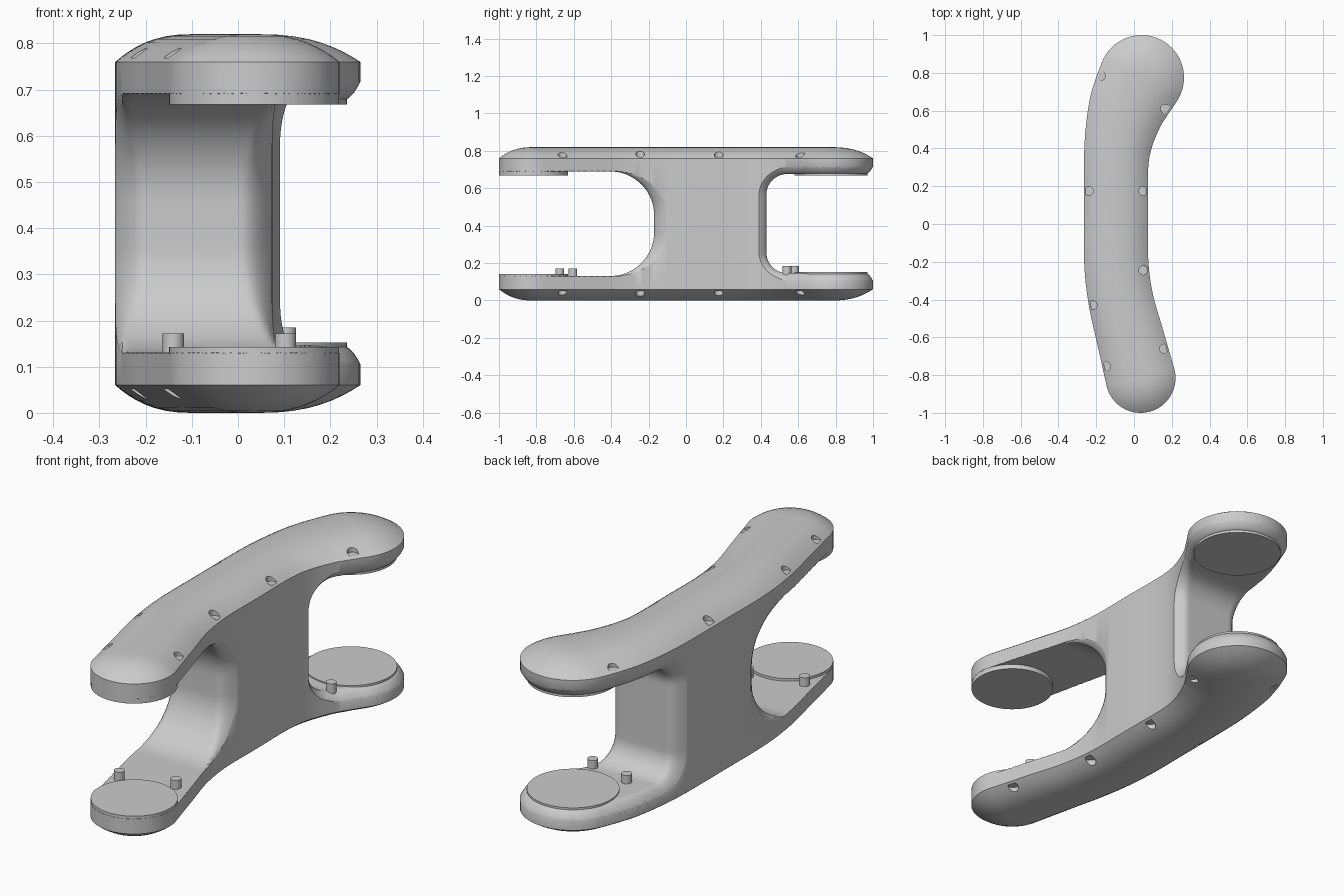
import bpy, bmesh, math
from mathutils import Vector

if "Cube" in bpy.data.objects:
    bpy.data.objects.remove(bpy.data.objects["Cube"])

# spine of the curved plates: (x, y, half width)
KEYS = [(.035, -.815, .185), (-.02, -.6, .178), (-.07, -.4, .172), (-.094, -.2, .17), (-.095, .05, .17),
        (-.095, .3, .17), (-.08, .45, .18), (-.042, .6, .2), (-.004, .69, .214), (.04, .775, .225)]


def smooth_spine(keys, n=8):
    k = [Vector(p) for p in keys]
    k = [2 * k[0] - k[1]] + k + [2 * k[-1] - k[-2]]
    out = []
    for i in range(1, len(k) - 2):
        a, b, c, d = k[i - 1:i + 3]
        for j in range(n):
            t = j / n
            out.append(.5 * (2 * b + (c - a) * t + (2 * a - 5 * b + 4 * c - d) * t * t
                             + (3 * b - a - 3 * c + d) * t ** 3))
    return out + [k[-2]]


SPINE = smooth_spine(KEYS)


def outline(f, z):
    """Rounded banana outline, its width scaled by f, at height z."""
    right, left, caps = [], [], []
    for i, p in enumerate(SPINE):
        t = SPINE[min(i + 1, len(SPINE) - 1)] - SPINE[max(i - 1, 0)]
        a = math.atan2(t.y, t.x)
        # tilt the offset where the width changes, so the sides touch the end circles
        tilt = math.asin(max(-.5, min(.5, t.z / math.hypot(t.x, t.y))))
        r = p.z * f
        def at(ang):
            return Vector((p.x + r * math.cos(ang), p.y + r * math.sin(ang), z))
        ra, la = a - math.pi / 2 - tilt, a + math.pi / 2 + tilt
        right.append(at(ra))
        left.append(at(la))
        if i in (0, len(SPINE) - 1):
            start, end = (la, ra + 2 * math.pi) if i == 0 else (ra, la)
            caps.append([at(start + (end - start) * k / 32) for k in range(1, 32)])
    return right + caps[1] + left[::-1] + caps[0]


def inset(x, y):
    return max(p.z - math.hypot(x - p.x, y - p.y) for p in SPINE)


def finish(name, bm):
    bmesh.ops.recalc_face_normals(bm, faces=bm.faces)
    me = bpy.data.meshes.new(name)
    bm.to_mesh(me)
    bm.free()
    ob = bpy.data.objects.new(name, me)
    bpy.context.collection.objects.link(ob)
    return ob


def loft(name, rings):
    bm = bmesh.new()
    vs = [[bm.verts.new(p) for p in ring] for ring in rings]
    n = len(vs[0])
    for a, b in zip(vs, vs[1:]):
        for i in range(n):
            bm.faces.new((a[i], a[(i + 1) % n], b[(i + 1) % n], b[i]))
    bm.faces.new(vs[0][::-1])
    bm.faces.new(vs[-1])
    return finish(name, bm)


def cylinders(name, items, seg=64):
    """items: (x, y, radius, z0, z1)"""
    bm = bmesh.new()
    for x, y, r, z0, z1 in items:
        new = bmesh.ops.create_cone(bm, cap_ends=True, segments=seg, radius1=r, radius2=r, depth=z1 - z0)
        bmesh.ops.translate(bm, verts=new['verts'], vec=(x, y, (z0 + z1) / 2))
    return finish(name, bm)


def cut(ob, cutter):
    m = ob.modifiers.new('cut', 'BOOLEAN')
    m.operation, m.solver, m.object = 'DIFFERENCE', 'EXACT', cutter
    bpy.context.view_layer.objects.active = ob
    bpy.ops.object.modifier_apply(modifier=m.name)
    bpy.data.objects.remove(cutter)


def slot(name, sign, web_y, fillet, z0, z1, r_plate, r_web):
    """Open slot between the plates, flared outwards along the body edge to round it."""
    far = 1.1
    yc = web_y + fillet
    n = int((far - yc) / .01)
    prof = [(far + (yc - far) * i / n, z0, 0, -1) for i in range(n)]
    for i in range(21):
        a = math.pi / 2 * i / 20
        prof.append((yc - fillet * math.sin(a), z0 + fillet * (1 - math.cos(a)), -math.sin(a), -math.cos(a)))
    mid = (z0 + z1) / 2
    k = max(1, int((mid - z0 - fillet) / .03))
    half = prof + [(web_y, z0 + fillet + (mid - z0 - fillet) * i / k, -1, 0) for i in range(1, k + 1)]
    prof = half + [(y, 2 * mid - z, ny, -nz) for y, z, ny, nz in half[-2::-1]]
    rings = []
    for j in range(71):
        x = -.35 + .01 * j
        ring = []
        for y, z, ny, nz in prof:
            r = r_plate + (r_web - r_plate) * ny * ny
            s = max(-.6 * r, inset(x, sign * y))
            h = r * max(0, 1 - s / r) ** 2
            ring.append((x, sign * (y + ny * h), z + nz * h))
        rings.append(ring)
    return loft(name, rings)


# body: both domed plates and the web, then the two end openings
DOME = [.03, .2, .35, .5, .62, .73, .83, .92, 1]
body = loft('body', [outline(f, .06 * f ** 2.5) for f in DOME]
            + [outline(f, .82 - .06 * f ** 2.5) for f in DOME[::-1]])
cut(body, slot('back_slot', 1, .43, .11, .146, .676, .04, .06))
cut(body, slot('front_slot', -1, .17, .235, .131, .69, .001, .07))

# small notches around both domed rims
NOTCH = [(-.175, .785), (.165, .61), (-.24, .175), (.05, .175),
         (.05, -.245), (-.22, -.43), (.16, -.66), (-.147, -.755)]
cut(body, cylinders('notches', [(x, y, .024, z, z + .1) for x, y in NOTCH for z in (-.048, .768)], 24))

# round end pads
FRONT, BACK = (.035, -.815), (.04, .775)
PINS = [(-.14, -.675, .172), (.103, -.605, .172), (-.1, .58, .185), (.103, .54, .185)]
lower = cylinders('lower_pads', [(*FRONT, .184, .075, .143), (*BACK, .196, .08, .152)])
upper = cylinders('upper_pads', [(*FRONT, .184, .668, .745), (*BACK, .196, .668, .74)])
cut(upper, cylinders('pin_sockets', [(x, y, .026, .64, .69) for x, y, z in PINS], 24))

# locating pins
pins = cylinders('pins', [(x, y, .023, .09, z) for x, y, z in PINS], 32)

for ob in (body, lower, upper, pins):
    bpy.ops.object.select_all(action='DESELECT')
    ob.select_set(True)
    bpy.context.view_layer.objects.active = ob
    bpy.ops.object.shade_smooth_by_angle(angle=math.radians(30))
